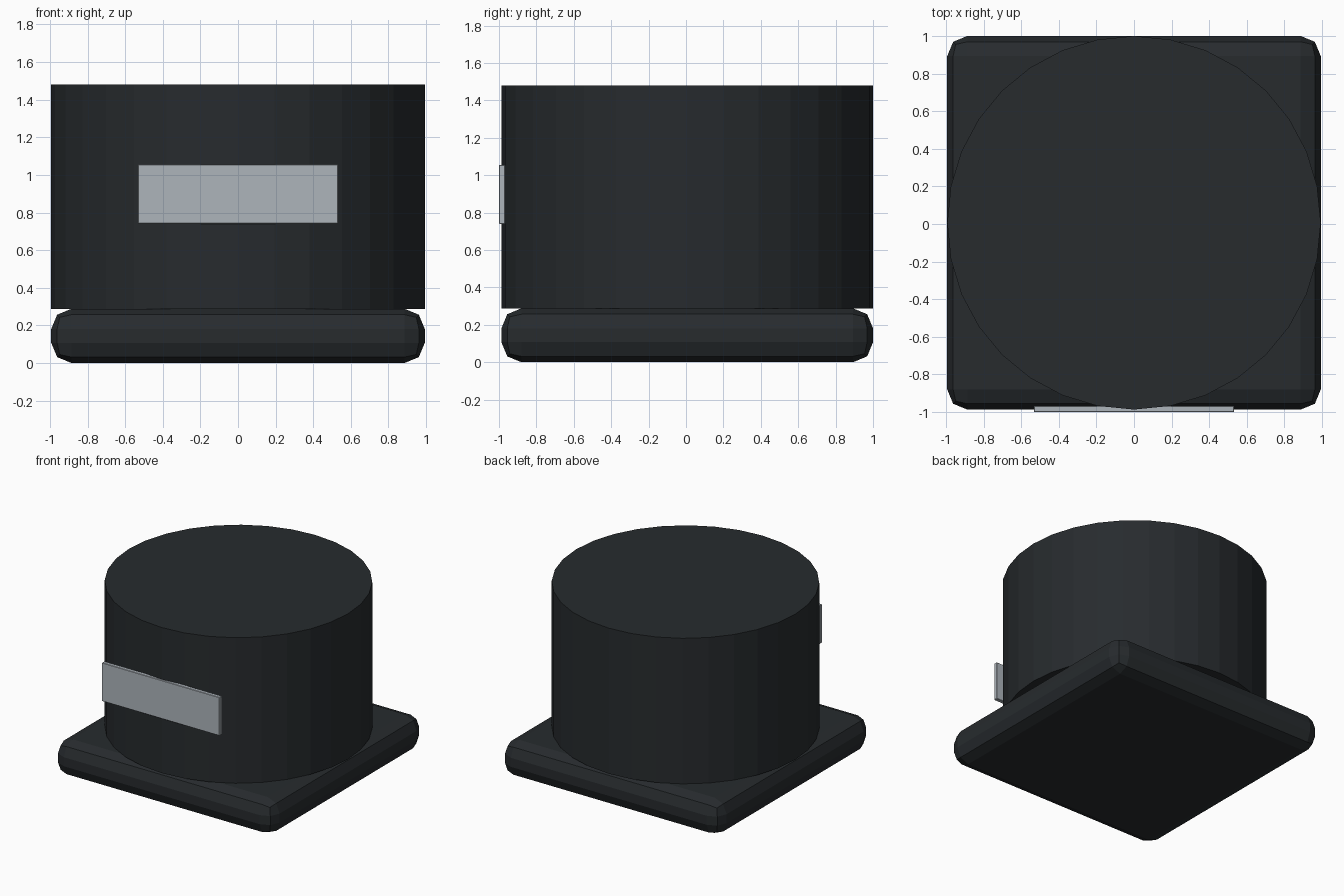
import bpy

if "Cube" in bpy.data.objects:
    bpy.data.objects.remove(bpy.data.objects["Cube"])


def material(name, rgb):
    m = bpy.data.materials.new(name)
    m.diffuse_color = (*rgb, 1)
    m.use_nodes = True
    m.node_tree.nodes["Principled BSDF"].inputs["Base Color"].default_value = m.diffuse_color
    return m


def finish(name, mat):
    ob = bpy.context.object
    ob.name = ob.data.name = name
    ob.data.materials.append(mat)
    return ob


def box(name, lo, hi, bevel, segments, mat):
    centre = [(a + b) / 2 for a, b in zip(lo, hi)]
    bpy.ops.mesh.primitive_cube_add(size=1, location=centre)
    ob = finish(name, mat)
    ob.scale = [b - a for a, b in zip(lo, hi)]
    bpy.ops.object.transform_apply(location=False, rotation=False, scale=True)
    mod = ob.modifiers.new("rounded_edges", 'BEVEL')
    mod.width = bevel
    mod.segments = segments
    return ob


dark = material("dark_plastic", (0.02, 0.024, 0.027))
silver = material("silver_plate", (0.42, 0.46, 0.50))

# Rounded square base plate
box("base", (-0.993, -0.987, 0), (0.993, 1.0, 0.288), 0.107, 2, dark)

# Round body standing on the base
bpy.ops.mesh.primitive_cylinder_add(vertices=32, radius=0.993, depth=1.192,
                                    location=(0, 0.0065, 0.884))
finish("body", dark)

# Flat plate on the front of the body
box("front_plate", (-0.533, -1.0, 0.74), (0.533, -0.968, 1.055), 0.003, 1, silver)
